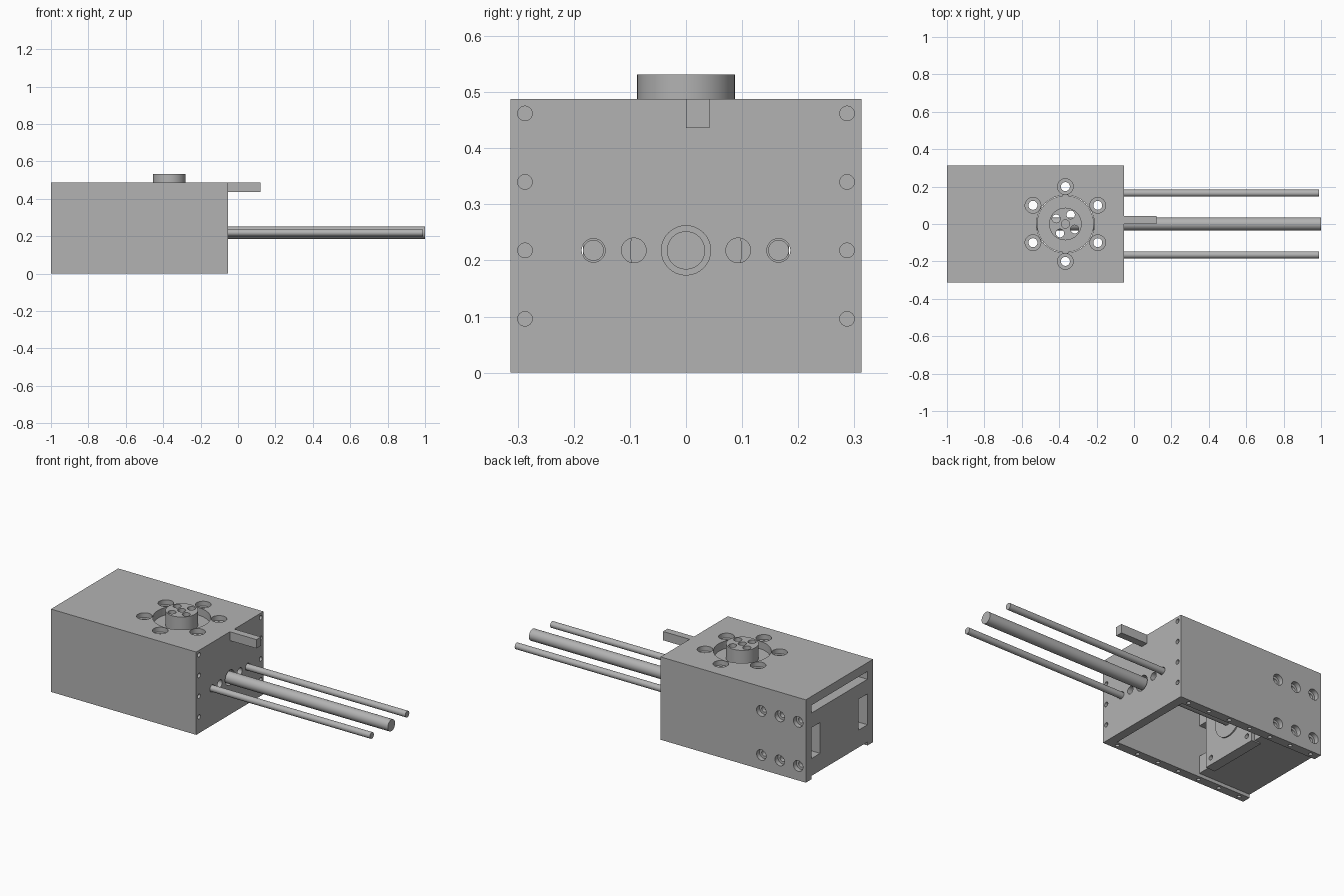
import bpy, bmesh, math
from mathutils import Matrix, Vector

old = bpy.data.objects.get("Cube")
if old:
    bpy.data.objects.remove(old, do_unlink=True)

grey = bpy.data.materials.new("machined grey")
grey.use_nodes = True
grey.diffuse_color = (0.45, 0.45, 0.45, 1)
grey.node_tree.nodes["Principled BSDF"].inputs["Base Color"].default_value = (0.45, 0.45, 0.45, 1)


def add_object(name, bm):
    mesh = bpy.data.meshes.new(name)
    bm.to_mesh(mesh)
    bm.free()
    mesh.materials.append(grey)
    ob = bpy.data.objects.new(name, mesh)
    bpy.context.scene.collection.objects.link(ob)
    return ob


def box_into(bm, lo, hi):
    lo, hi = Vector(lo), Vector(hi)
    size = Matrix.Diagonal((*(hi - lo), 1))
    bmesh.ops.create_cube(bm, size=1, matrix=Matrix.Translation((lo + hi) / 2) @ size)


def rod_into(bm, start, end, radius, sides=32):
    start, end = Vector(start), Vector(end)
    axis = end - start
    turn = axis.to_track_quat("Z", "Y").to_matrix().to_4x4()
    bmesh.ops.create_cone(bm, cap_ends=True, segments=sides, radius1=radius, radius2=radius,
                          depth=axis.length, matrix=Matrix.Translation((start + end) / 2) @ turn)


def box(name, lo, hi):
    bm = bmesh.new()
    box_into(bm, lo, hi)
    return add_object(name, bm)


def rod(name, start, end, radius, sides=48):
    bm = bmesh.new()
    rod_into(bm, start, end, radius, sides)
    return add_object(name, bm)


def cut(ob, bm):
    """Subtract a group of separate solids and bake the result."""
    cutter = add_object("cutter", bm)
    cutter.hide_render = True
    mod = ob.modifiers.new("cut", "BOOLEAN")
    mod.operation, mod.solver, mod.object = "DIFFERENCE", "EXACT", cutter
    graph = bpy.context.evaluated_depsgraph_get()
    mesh = bpy.data.meshes.new_from_object(ob.evaluated_get(graph))
    ob.modifiers.clear()
    ob.data = mesh
    bpy.data.objects.remove(cutter, do_unlink=True)


def cut_rods(ob, rods):
    bm = bmesh.new()
    for start, end, radius in rods:
        rod_into(bm, start, end, radius)
    cut(ob, bm)


BACK, FACE = -1.0, -0.053      # housing ends along x
HALF, TOP, WALL = 0.313, 0.488, 0.052
INNER = HALF - WALL
AXIS = 0.218                   # height of the rods
HUB_X = -0.367

# Housing: a shell open below and at one end
housing = box("housing", (BACK, -HALF, 0), (FACE, HALF, TOP))
bm = bmesh.new()
box_into(bm, (BACK - 0.1, -INNER, -0.1), (FACE - WALL, INNER, TOP - WALL))
cut(housing, bm)

# Through holes and screw holes
holes = [((HUB_X, 0, 0.4), (HUB_X, 0, 0.6), 0.155)]
ring = [(HUB_X + 0.2 * math.sin(i * math.pi / 3), 0.2 * math.cos(i * math.pi / 3)) for i in range(6)]
holes += [((x, y, 0.4), (x, y, 0.6), 0.024) for x, y in ring]
side_bolts = [(x, z) for x in (-0.95, -0.83, -0.71) for z in (0.085, 0.345)]
holes += [((x, INNER - 0.02, z), (x, 0.4, z), 0.017) for x, z in side_bolts]
holes.append(((-0.2, 0, AXIS), (0, 0, AXIS), 0.044))
for s in (-1, 1):
    holes += [((-0.2, s * y, AXIS), (0, s * y, AXIS), r) for y, r in ((0.093, 0.022), (0.165, 0.021))]
    holes += [((FACE - 0.04, s * 0.287, z), (0, s * 0.287, z), 0.013) for z in (0.096, 0.218, 0.34, 0.462)]
    holes += [((-0.95 + i * 0.137, s * 0.287, -0.1), (-0.95 + i * 0.137, s * 0.287, 0.04), 0.011)
              for i in range(7)]
cut_rods(housing, holes)

# Counterbores for the top and side bolts
bores = [((x, y, TOP - 0.028), (x, y, 0.6), 0.042) for x, y in ring]
bores += [((x, HALF - 0.028, z), (x, 0.4, z), 0.031) for x, z in side_bolts]
cut_rods(housing, bores)

# Rotating output: wide gear with a drilled hub
gear = rod("output_gear", (HUB_X, 0, 0.29), (HUB_X, 0, 0.445), 0.152, 64)
hub = rod("output_hub", (HUB_X, 0, 0.445), (HUB_X, 0, 0.531), 0.087, 64)
drills = []
for i in range(4):
    a = math.radians(60 + 90 * i)
    x, y = HUB_X + 0.057 * math.cos(a), 0.057 * math.sin(a)
    drills.append(((x, y, 0.2), (x, y, 0.6), 0.022))
cut_rods(gear, drills)
cut_rods(hub, drills + [((HUB_X, 0, 0.47), (HUB_X, 0, 0.6), 0.022)])

# Drive shaft and the two guide rods
shaft = rod("drive_shaft", (-0.64, 0, AXIS), (1.0, 0, AXIS), 0.034)
guides = [rod(name, (FACE - WALL, y, AXIS), (0.988, y, AXIS), 0.0185)
          for name, y in (("guide_rod_left", 0.165), ("guide_rod_right", -0.165))]

# Small stop bar on the end face
box("stop_bar", (FACE, 0, TOP - WALL), (0.12, 0.042, TOP))

# Motor with its mounting plate, round boss and side brackets
box("motor_body", (BACK, -0.18, 0.02), (-0.7, 0.18, 0.39))
plate = box("motor_plate", (-0.7, -0.184, 0.013), (-0.64, 0.184, 0.396))
cut_rods(plate, [((-0.67, y, z), (-0.6, y, z), 0.014) for y in (-0.145, 0.145) for z in (0.055, 0.355)])
boss = rod("motor_boss", (-0.64, 0, AXIS), (-0.632, 0, AXIS), 0.1)
for side, s in (("left", 1), ("right", -1)):
    for level, z0, z1 in (("lower", 0.02, 0.122), ("upper", 0.304, 0.39)):
        y0, y1 = sorted((s * 0.18, s * INNER))
        box(f"bracket_{level}_{side}", (BACK, y0, z0), (-0.66, y1, z1))

# Smooth the round walls while keeping rims sharp
bpy.context.view_layer.update()
bpy.ops.object.select_all(action="DESELECT")
rounded = [housing, gear, hub, shaft, plate, boss] + guides
for ob in rounded:
    ob.select_set(True)
bpy.context.view_layer.objects.active = housing
bpy.ops.object.shade_smooth_by_angle(angle=math.radians(30))
